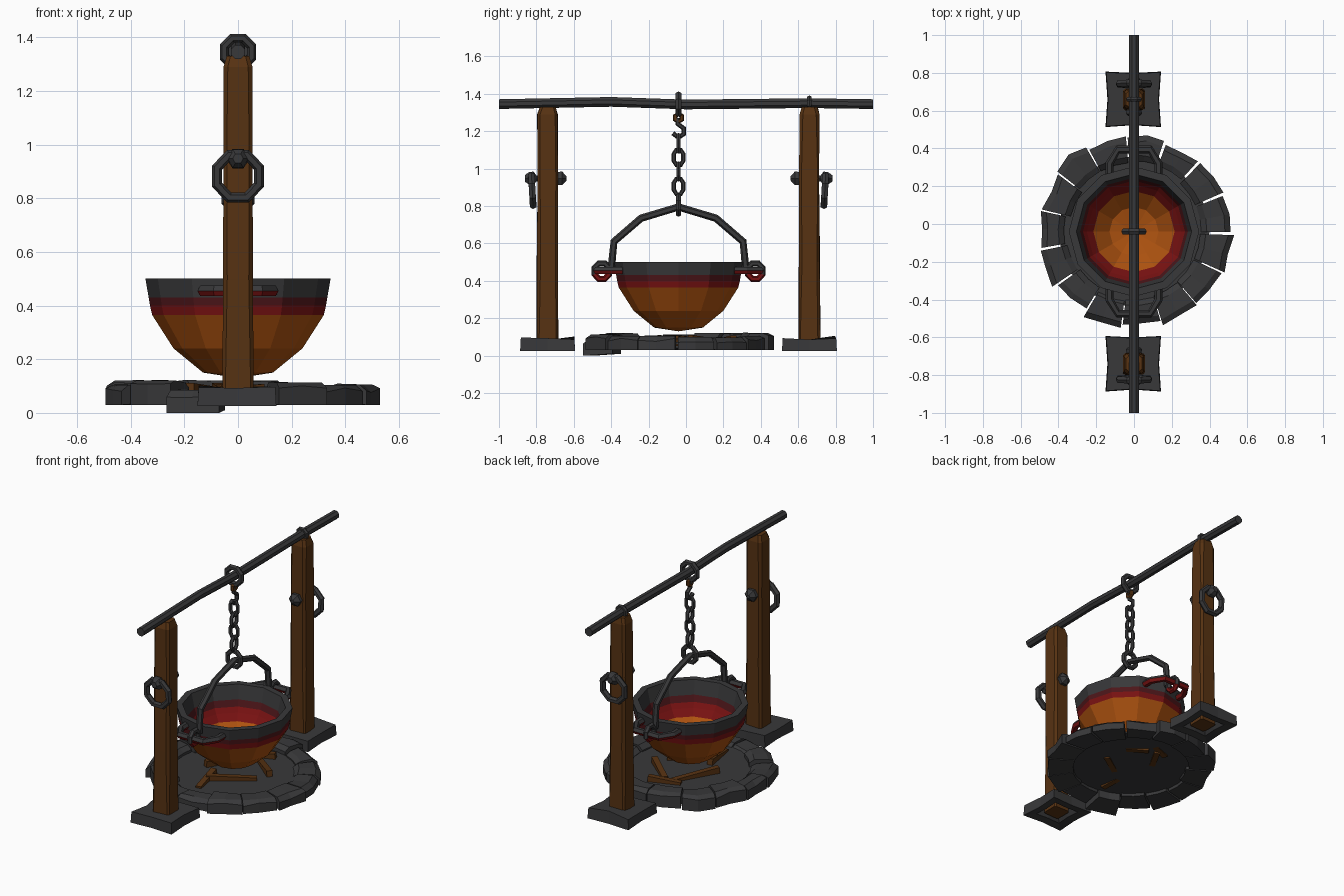
import bpy, bmesh, math, random
from mathutils import Vector, Matrix

if "Cube" in bpy.data.objects:
    bpy.data.objects.remove(bpy.data.objects["Cube"])

random.seed(4)
CY = -0.04  # centre line of the cauldron along the beam


def material(name, rgb):
    m = bpy.data.materials.new(name)
    m.diffuse_color = (*rgb, 1)
    m.use_nodes = True
    m.node_tree.nodes["Principled BSDF"].inputs["Base Color"].default_value = m.diffuse_color
    return m


IRON = material("dark iron", (0.040, 0.040, 0.042))
STONE = material("grey stone", (0.040, 0.040, 0.042))
WOOD = material("brown wood", (0.095, 0.032, 0.006))
ORANGE = material("hot orange", (0.42, 0.085, 0.005))
RED = material("glowing red", (0.19, 0.006, 0.006))
MAROON = material("dull red", (0.075, 0.008, 0.010))


def finish(name, bm, *mats):
    bmesh.ops.recalc_face_normals(bm, faces=bm.faces[:])
    me = bpy.data.meshes.new(name)
    bm.to_mesh(me)
    bm.free()
    for m in mats:
        me.materials.append(m)
    ob = bpy.data.objects.new(name, me)
    bpy.context.collection.objects.link(ob)
    return ob


def loft(bm, rings, closed=False, caps=True):
    """Skin a list of vertex rings that all have the same count."""
    vs = [[bm.verts.new(p) for p in r] for r in rings]
    n = len(vs[0])
    pairs = list(zip(vs, vs[1:])) + ([(vs[-1], vs[0])] if closed else [])
    for a, b in pairs:
        for i in range(n):
            bm.faces.new((a[i], a[(i + 1) % n], b[(i + 1) % n], b[i]))
    if caps and not closed:
        bm.faces.new(vs[0][::-1])
        bm.faces.new(vs[-1])


def tube(name, pts, r, sides=6, closed=False, normal=(1, 0, 0), mats=(IRON,)):
    """Sweep a polygon along a planar path; normal is the plane's normal."""
    bm = bmesh.new()
    pts, nrm, n = [Vector(p) for p in pts], Vector(normal), len(pts)
    rings = []
    for i, p in enumerate(pts):
        a = pts[(i - 1) % n] if closed or i else p
        b = pts[(i + 1) % n] if closed or i < n - 1 else p
        side = (b - a).normalized().cross(nrm)
        rings.append([p + r * (math.cos(t) * nrm + math.sin(t) * side)
                      for t in (math.tau * (k + .5) / sides for k in range(sides))])
    loft(bm, rings, closed)
    return finish(name, bm, *mats)


def link(name, c, w, h, r, plane, n=8, mat=IRON, tilt=0):
    """Closed link in the xz or yz plane, w and h being half sizes."""
    pts = []
    for k in range(n):
        t = math.tau * (k + .5) / n
        u, v = w * math.cos(t), h * math.sin(t)
        off = (u, v * tilt, v) if plane == "xz" else (0, u, v)
        pts.append(Vector(c) + Vector(off))
    return tube(name, pts, r, 6, True, (0, 1, 0) if plane == "xz" else (1, 0, 0), (mat,))


def heat_bands(ob, rule):
    for f in ob.data.polygons:
        f.material_index = rule(f.center)


# Cauldron: outside up to the rim, then down the inside
profile = [(.13, .15), (.24, .24), (.32, .365), (.328, .40), (.333, .43), (.345, .50),
           (.305, .50), (.285, .41), (.27, .37), (.25, .34), (.215, .30), (.13, .22)]
bm = bmesh.new()
SIDES = 12
loft(bm, [[(r * math.cos(math.tau * k / SIDES), CY + r * math.sin(math.tau * k / SIDES), z)
           for k in range(SIDES)] for r, z in profile], caps=False)
bm.verts.ensure_lookup_table()
for start, z in ((0, .13), ((len(profile) - 1) * SIDES, .19)):
    tip = bm.verts.new((0, CY, z))
    bm.verts.ensure_lookup_table()
    for k in range(SIDES):
        bm.faces.new((bm.verts[start + k], bm.verts[start + (k + 1) % SIDES], tip))
pot = finish("cauldron", bm, IRON, MAROON, RED, ORANGE)


def pot_colour(c):
    inside = math.hypot(c.x, c.y - CY) < .29 and c.z > .19
    outside_low = c.z < .36 and math.hypot(c.x, c.y - CY) > .26 * (c.z - .13) / .17
    z = c.z
    if z > .43:
        return 0
    if z > .385:
        return 1
    return 2 if z > .315 and (inside and not outside_low or z > .36) else 3


heat_bands(pot, pot_colour)
for i, f in enumerate(pot.data.polygons):  # inner bands follow the profile rows
    row = i // SIDES
    if 6 <= row <= 10:
        f.material_index = (0, 1, 2, 2, 3)[row - 6]

# Ears and bail eyes on both sides of the cauldron
for s, side in ((-1, "front"), (1, "back")):
    ear = tube(side + "_ear", [(x, CY + s * y, .455) for x, y in
               ((-.13, .30), (-.13, .36), (-.085, .435), (.085, .435), (.13, .36), (.13, .30))],
               .022, 6, normal=(0, 0, 1), mats=(IRON, RED))
    heat_bands(ear, lambda c: int(c.z < .452))
    eye = link(side + "_bail_eye", (0, CY + s * .41, .452), .042, .045, .017, "yz")
    eye.data.materials.append(RED)
    heat_bands(eye, lambda c: int(c.z < .44))

# Bail arching over the cauldron
arc = [(-.36, .46), (-.345, .61), (-.20, .735), (0, .795), (.20, .735), (.345, .61), (.36, .46)]
tube("bail", [(0, CY + y, z) for y, z in arc], .02)

# Chain, hook and the band over the beam
link("bail_ring", (0, CY, .805), .05, .052, .016, "xz")
for i, (z, plane, h) in enumerate(((.905, "yz", .045), (.985, "xz", .048),
                                   (1.06, "yz", .045), (1.135, "xz", .05))):
    link("chain_link_%d" % i, (0, CY, z), .028, h, .012, plane)
tube("hook", [(0, CY + y, z) for y, z in ((-.03, 1.19), (.0, 1.165), (.028, 1.185),
     (.028, 1.215), (-.005, 1.24), (-.005, 1.27))], .013)
link("rusty_link", (0, CY, 1.272), .02, .02, .013, "yz", 6, WOOD)
link("beam_band", (0, CY, 1.345), .055, .055, .018, "xz")

# Crossbeam with a slight sag
tube("crossbeam", [(0, -1, 1.345), (0, -.4, 1.357), (0, 0, 1.343), (0, .65, 1.35), (0, 1, 1.345)],
     .028, 8)
link("post_band", (0, .66, 1.35), .031, .031, .014, "xz")

for s, side in ((-1, "front"), (1, "back")):
    py = CY + s * .70

    # Tapered, worn post with chamfered corners and top
    bm = bmesh.new()
    rings = []
    for z, w, c in ((.035, .058, .010), (.5, .056, .016), (.95, .054, .012), (1.29, .054, .016),
                    (1.33, .042, .014)):
        oct_pts = [(w, w - c), (w - c, w), (c - w, w), (-w, w - c),
                   (-w, c - w), (c - w, -w), (w - c, -w), (w, c - w)]
        rings.append([(x, py + y + random.uniform(-.003, .003), z) for x, y in oct_pts])
    loft(bm, rings)
    finish(side + "_post", bm, WOOD)

    # Foot block, flared corners and a hollow underside
    bm = bmesh.new()
    square = ((-1, -1), (0, -.93), (1, -1), (.93, 0), (1, 1), (0, .95), (-1, 1), (-.93, 0))
    rings = [[(x * w - .004, py + y * w, z + (.012 * random.uniform(-1, 1) if z > .08 else 0))
              for x, y in square] for w, z in ((.06, .075), (.09, .032), (.147, .025), (.143, .095))]
    loft(bm, rings)
    finish(side + "_foot", bm, STONE)

    # Bolt through the post with faceted head and tip
    bm = bmesh.new()
    loft(bm, [[(r * math.cos(math.tau * k / 6), CY + s * y, .948 + r * math.sin(math.tau * k / 6))
               for k in range(6)] for y, r in
              ((.598, .012), (.622, .042), (.644, .04), (.66, .018), (.76, .018),
               (.775, .042), (.80, .038), (.822, .02))])
    finish(side + "_bolt", bm, IRON)

    # Hanging ring
    link(side + "_ring", (0, CY + s * .782, .882), .084, .086, .02, "xz", tilt=0.06 * s)

# Hearth floor
bm = bmesh.new()
bmesh.ops.create_cone(bm, cap_ends=True, segments=20, radius1=.40, radius2=.40, depth=.012,
                      matrix=Matrix.Translation((0, CY, .066)))
finish("hearth_floor", bm, STONE)

# Ring of irregular wedge stones; one has sunk
N = 15
for i in range(N):
    mid = math.tau * (i + .45) / N
    half = math.pi / N * random.uniform(.92, 1.0)
    sunk = i == 10
    lo, hi = (0, .085) if sunk else (.03, random.uniform(.095, .122))
    outer, inner = random.uniform(.485, .525), random.uniform(.345, .375)
    bm = bmesh.new()
    rings = []
    for a in (mid - half, mid - half * .05, mid + half):
        o = outer + random.uniform(-.012, .012)
        sect = ((inner, lo + .01), (o, lo), (o, hi - .018 + random.uniform(-.012, .008)),
                (o - .03, hi), (inner + .03, hi + random.uniform(-.01, .004)), (inner, hi - .025))
        rings.append([(r * math.cos(a), CY + r * math.sin(a), z) for r, z in sect])
    loft(bm, rings)
    finish("hearth_stone_%d" % i, bm, STONE)

# Charred logs lying half sunk in the floor
for i, (x, y, ang, length, tilt) in enumerate(((.05, -.14, 35, .30, .05), (-.06, -.24, 100, .22, -.12),
        (-.10, .06, 60, .32, .08), (.12, .10, 140, .24, .1), (.0, .22, 20, .2, -.1))):
    bm = bmesh.new()
    bmesh.ops.create_cube(bm, size=1, matrix=Matrix.Translation((x, y, .078))
                          @ Matrix.Rotation(math.radians(ang), 4, "Z")
                          @ Matrix.Rotation(tilt, 4, "Y")
                          @ Matrix.Diagonal((length, .036, .04, 1)))
    finish("log_%d" % i, bm, WOOD)
